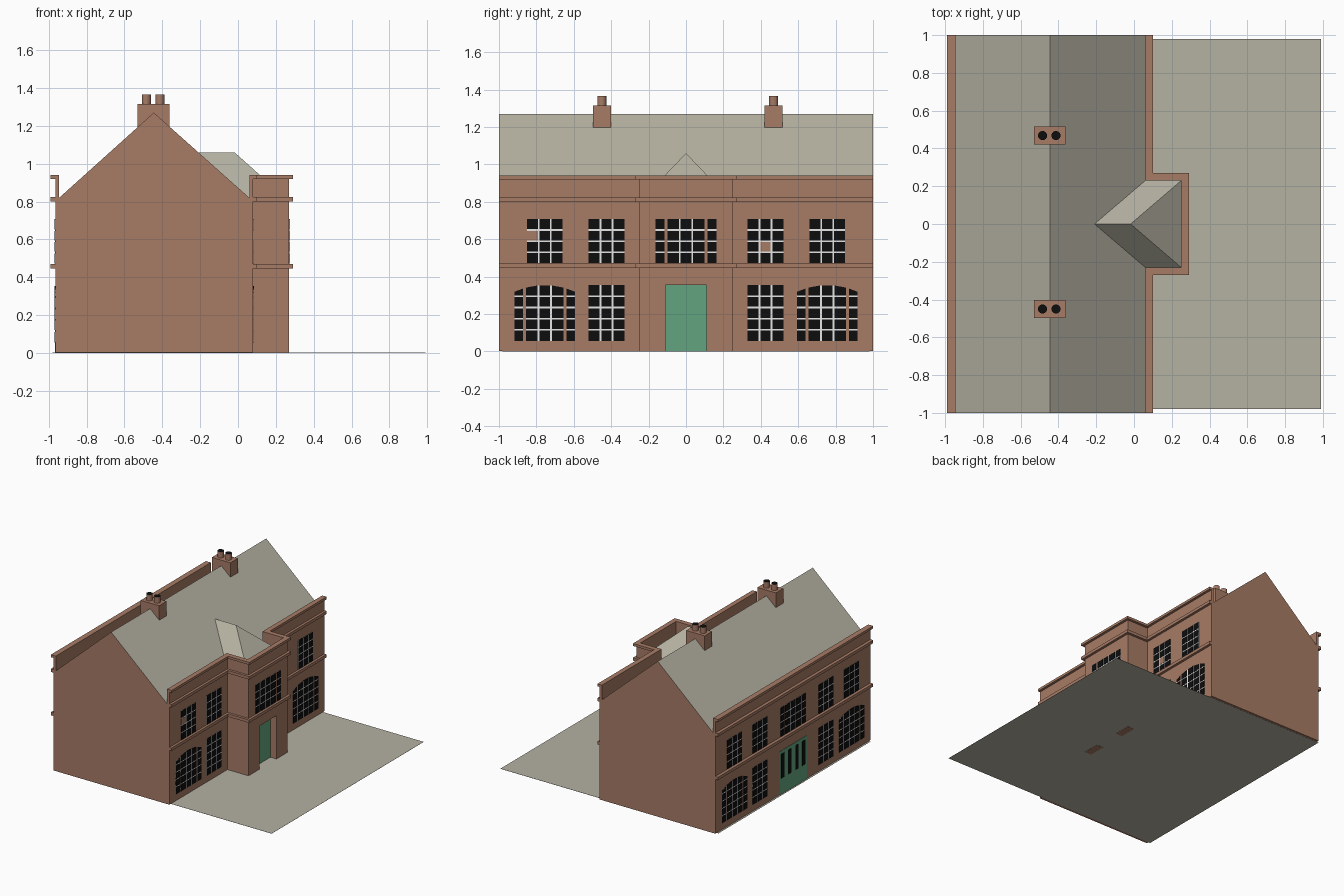
import bpy, bmesh, math

if "Cube" in bpy.data.objects:
    bpy.data.objects.remove(bpy.data.objects["Cube"])


def material(name, r, g, b):
    lin = [((c / 255 + 0.055) / 1.055) ** 2.4 if c > 10 else c / 255 / 12.92 for c in (r, g, b)]
    m = bpy.data.materials.new(name)
    m.diffuse_color = (*lin, 1)
    m.use_nodes = True
    m.node_tree.nodes["Principled BSDF"].inputs["Base Color"].default_value = m.diffuse_color
    return m


BRICK = material("brick", 167, 123, 102)
STONE = material("grey_stone", 181, 178, 162)
GREEN = material("green_paint", 98, 165, 126)
BLACK = material("black_glass", 13, 13, 13)
WHITE = material("white_paint", 232, 232, 232)


def add_prism(bm, pts, axis, lo, hi, mat=0):
    """Extrude a 2D outline along an axis; pts are the two other coordinates in order."""
    def place(p, d):
        return {"x": (d, *p), "y": (p[0], d, p[1]), "z": (*p, d)}[axis]
    a = [bm.verts.new(place(p, lo)) for p in pts]
    b = [bm.verts.new(place(p, hi)) for p in pts]
    n = len(pts)
    faces = [bm.faces.new(a[::-1]), bm.faces.new(b)]
    faces += [bm.faces.new((a[i], a[(i + 1) % n], b[(i + 1) % n], b[i])) for i in range(n)]
    for f in faces:
        f.material_index = mat
    return faces


def finish(bm, name, mats):
    bmesh.ops.recalc_face_normals(bm, faces=bm.faces[:])
    me = bpy.data.meshes.new(name)
    bm.to_mesh(me)
    bm.free()
    for m in mats:
        me.materials.append(m)
    ob = bpy.data.objects.new(name, me)
    bpy.context.collection.objects.link(ob)
    return ob


def prism(name, pts, axis, lo, hi, mat):
    bm = bmesh.new()
    add_prism(bm, pts, axis, lo, hi)
    return finish(bm, name, [mat])


def rect(a0, a1, b0, b1):
    return [(a0, b0), (a1, b0), (a1, b1), (a0, b1)]


FRONT, BAY, BACK = 0.08, 0.27, -0.965
G = 0.002

# Forecourt slab
prism("forecourt", rect(-0.98, 0.99, -0.98, 0.98), "z", 0.001, G, STONE)

# Main house: gabled section, sloping faces take the roof colour
bm = bmesh.new()
add_prism(bm, [(BACK, G), (FRONT, G), (FRONT, 0.82), (0.06, 0.82), (-0.445, 1.27),
               (-0.945, 0.82), (BACK, 0.82)], "y", -1, 1)
bmesh.ops.recalc_face_normals(bm, faces=bm.faces[:])
for f in bm.faces:
    f.material_index = int(0.3 < f.normal.z < 0.95)
finish(bm, "house_body", [BRICK, STONE])

# Entrance bay: core, then front wall with a doorway
prism("bay_core", rect(0.07, 0.21, -0.25, 0.25), "z", G, 0.82, BRICK)
prism("bay_front_wall", [(-0.25, 0), (-0.11, 0), (-0.11, 0.355), (0.11, 0.355), (0.11, 0),
                         (0.25, 0), (0.25, 0.82), (-0.25, 0.82)], "x", 0.21, BAY, BRICK)
prism("front_door", rect(-0.11, 0.11, G, 0.355), "x", 0.21, 0.216, GREEN)

# Bay hipped roof running back into the main slope
bm = bmesh.new()
r0, r1 = bm.verts.new((-0.21, 0, 1.06)), bm.verts.new((-0.018, 0, 1.06))
corners = []
for s in (-1, 1):
    a, b = bm.verts.new((0.06, s * 0.23, 0.82)), bm.verts.new((0.25, s * 0.23, 0.82))
    bm.faces.new((a, b, r1, r0))
    corners.append(b)
bm.faces.new((corners[0], corners[1], r1))
finish(bm, "bay_roof", [STONE])


# Wall courses: front ones follow the bay, back ones are straight
def course(name, out, z0, z1):
    def side(o):
        return [(FRONT + o, -1), (FRONT + o, -0.25 - o), (BAY + o, -0.25 - o),
                (BAY + o, 0.25 + o), (FRONT + o, 0.25 + o), (FRONT + o, 1)]
    prism("front_" + name, side(out) + side(-0.02)[::-1], "z", z0, z1, BRICK)
    prism("back_" + name, rect(BACK - out * 1.25, BACK + 0.02, -1, 1), "z", z0, z1, BRICK)


course("string_course", 0.02, 0.446, 0.47)
course("cornice", 0.02, 0.80, 0.824)
course("parapet", 0.0, 0.824, 0.92)
course("coping", 0.02, 0.92, 0.94)


# Windows: white plate with black panes laid on it
def light(bm, wall, y0, y1, z0, cols, rows, pitch, top, odd=None):
    s = 1 if wall > 0 else -1
    w, gap = (y1 - y0) / cols, 0.0045
    ys = [y0 + w * i for i in range(cols + 1)]
    outline = [(y0, z0), (y1, z0)] + [(y, top(y)) for y in ys[::-1]]
    add_prism(bm, outline, "x", wall - s * 0.002, wall + s * 0.002, 0)
    for c in range(cols):
        a = ys[c] + (gap if c else 0)
        b = ys[c + 1] - (gap if c < cols - 1 else 0)
        for r in range(rows):
            lo = z0 + r * pitch + (gap if r else 0)
            hi = z0 + (r + 1) * pitch - gap
            ta, tb = (top(a), top(b)) if r == rows - 1 else (hi, hi)
            add_prism(bm, [(a, lo), (b, lo), (b, tb), (a, ta)], "x",
                      wall - s * 0.002, wall + s * 0.004, 2 if (c, r) == odd else 1)


def window(name, wall, y, upper, triple=False, arched=False, odd=None):
    z0, rows, z1 = (0.472, 4, 0.708) if upper else (0.056, 5, 0.355)
    pitch = (z1 - z0) / rows

    def top(v):
        return z1 - 0.035 * ((v - y) / 0.16) ** 2 if arched else z1
    bm = bmesh.new()
    h = 0.1 if triple else 0.095
    light(bm, wall, y - h, y + h, z0, 3, rows, pitch, top, odd)
    if triple:
        for a, b in ((-0.162, -0.116), (0.116, 0.162)):
            light(bm, wall, y + a, y + b, z0, 1, rows, pitch, top)
    finish(bm, name, [WHITE, BLACK, BRICK])


for side, wall in (("front", FRONT), ("back", BACK)):
    for s, tag in ((-1, "left"), (1, "right")):
        odd_outer = (0, 2) if (side, s) == ("front", -1) else None
        odd_inner = (1, 1) if (side, s) == ("front", 1) else None
        window(f"{side}_upper_outer_window_{tag}", wall, s * 0.755, True, odd=odd_outer)
        window(f"{side}_upper_inner_window_{tag}", wall, s * 0.425, True, odd=odd_inner)
        window(f"{side}_lower_inner_window_{tag}", wall, s * 0.425, False)
        window(f"{side}_arched_window_{tag}", wall, s * 0.755, False, True, True)
    window(f"{side}_centre_window", BAY if side == "front" else BACK, 0, True, True)

# Back double door with four glazed slots
bm = bmesh.new()
add_prism(bm, rect(-0.175, 0.175, G, 0.355), "x", BACK - 0.003, BACK + 0.002, 0)
for y in (-0.135, -0.048, 0.048, 0.135):
    add_prism(bm, rect(y - 0.02, y + 0.02, 0.13, 0.33), "x", BACK - 0.005, BACK, 1)
finish(bm, "back_door", [GREEN, BLACK])

# Chimneys with two pots each, pot mouths black
for y, tag in ((-0.45, "left"), (0.468, "right")):
    prism("chimney_" + tag, rect(-0.53, -0.363, y - 0.048, y + 0.048), "z", 1.195, 1.315, BRICK)
    bm = bmesh.new()
    for x in (-0.484, -0.413):
        ring = [(x + 0.024 * math.cos(t * math.pi / 12), y + 0.024 * math.sin(t * math.pi / 12))
                for t in range(24)]
        add_prism(bm, ring, "z", 1.31, 1.365)[1].material_index = 1
    finish(bm, "chimney_pots_" + tag, [BRICK, BLACK])
